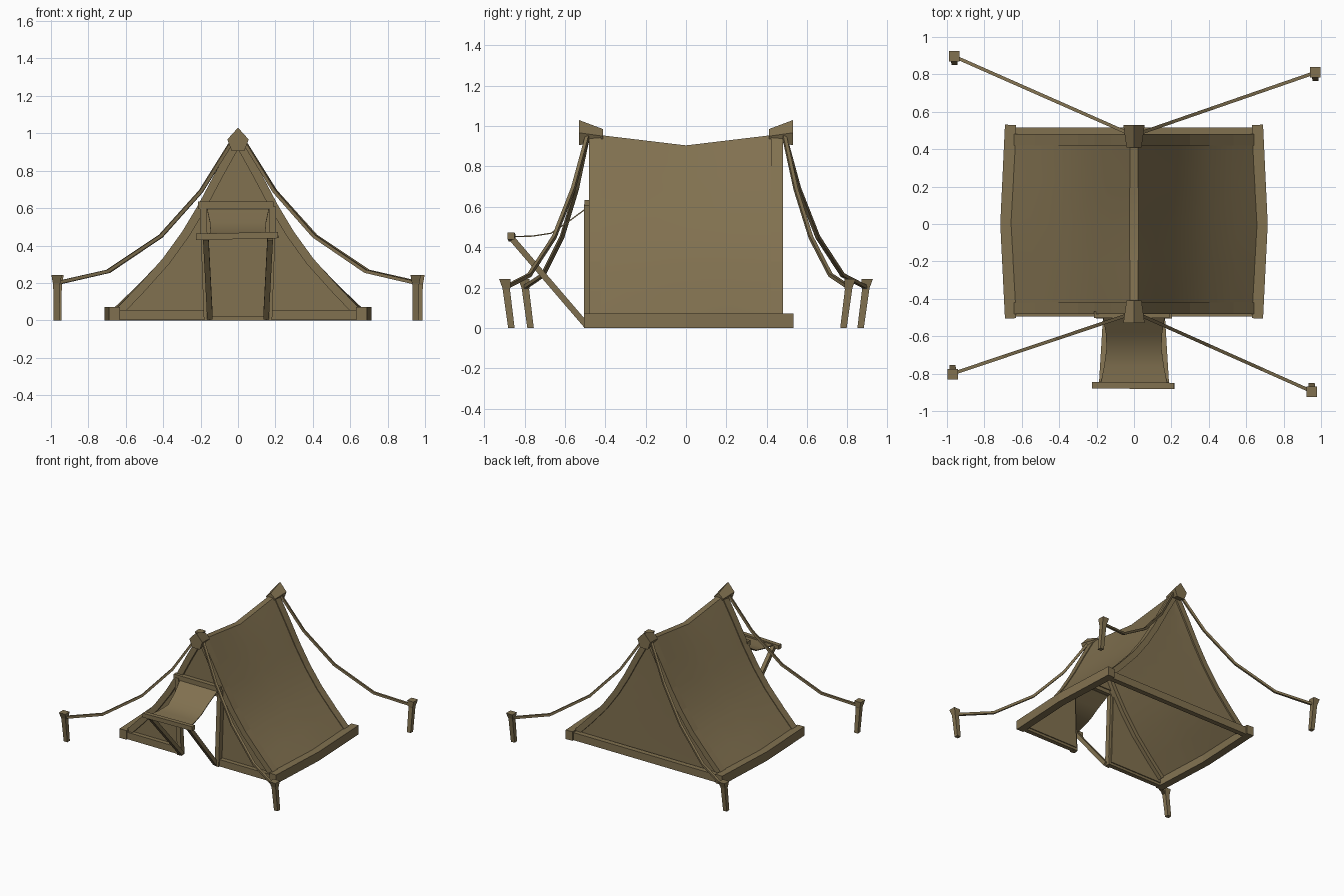
import bpy, bmesh, math
from mathutils import Vector

if "Cube" in bpy.data.objects:
    bpy.data.objects.remove(bpy.data.objects["Cube"])

mat = bpy.data.materials.new("khaki canvas")
mat.diffuse_color = (0.22, 0.165, 0.08, 1)
mat.use_nodes = True
mat.node_tree.nodes["Principled BSDF"].inputs["Base Color"].default_value = mat.diffuse_color

# half outline of the tent seen from the front (x, z), ridge to ground
PROFILE = [(0.022, 0.957), (0.115, 0.79), (0.205, 0.62), (0.295, 0.47),
           (0.40, 0.325), (0.53, 0.18), (0.645, 0.06)]


def finish(name, bm, smooth=False):
    bmesh.ops.recalc_face_normals(bm, faces=bm.faces)
    me = bpy.data.meshes.new(name)
    bm.to_mesh(me)
    bm.free()
    me.materials.append(mat)
    ob = bpy.data.objects.new(name, me)
    bpy.context.collection.objects.link(ob)
    if smooth:
        bpy.ops.object.select_all(action='DESELECT')
        ob.select_set(True)
        bpy.context.view_layer.objects.active = ob
        bpy.ops.object.shade_smooth_by_angle(angle=math.radians(30))
    return ob


def loft(name, rings):
    """Closed solid through rings of points."""
    bm = bmesh.new()
    vs = [[bm.verts.new(p) for p in r] for r in rings]
    n = len(rings[0])
    for a, b in zip(vs, vs[1:]):
        for i in range(n):
            j = (i + 1) % n
            bm.faces.new((a[i], a[j], b[j], b[i]))
    bm.faces.new(vs[0])
    bm.faces.new(vs[-1])
    return finish(name, bm)


def beam(name, pts, w, h, ref):
    """Rectangular bar along a path; w lies along ref, h across it."""
    pts = [Vector(p) for p in pts]
    ref = Vector(ref)
    rings = []
    for i, p in enumerate(pts):
        t = (pts[min(i + 1, len(pts) - 1)] - pts[max(i - 1, 0)]).normalized()
        u = (ref - t * ref.dot(t)).normalized() * w / 2
        v = t.cross(u).normalized() * h / 2
        rings.append([p + u + v, p - u + v, p - u - v, p + u - v])
    return loft(name, rings)


def sheet(name, rows, thick=0.008):
    """Thin cloth through a grid of points."""
    bm = bmesh.new()
    vs = [[bm.verts.new(p) for p in r] for r in rows]
    for a, b in zip(vs, vs[1:]):
        for i in range(len(a) - 1):
            bm.faces.new((a[i], a[i + 1], b[i + 1], b[i]))
    bmesh.ops.recalc_face_normals(bm, faces=bm.faces)
    bmesh.ops.solidify(bm, geom=bm.faces[:], thickness=thick)
    return finish(name, bm, True)


# roof canvas, sagging at the ridge and bulging at the foot
rows = []
for k in range(5):
    y = -0.44 + 0.22 * k
    s = 1 - abs(y) / 0.44
    half = [(x + 0.03 * s * (1 - z), z - 0.055 * s * z) for x, z in PROFILE]
    rows.append([(-x, y, z) for x, z in reversed(half)] + [(x, y, z) for x, z in half])
sheet("roof_canvas", rows)


def outline_x(z):
    for (xa, za), (xb, zb) in zip(PROFILE, PROFILE[1:]):
        if zb <= z <= za:
            return xa + (xb - xa) * (za - z) / (za - zb)
    return PROFILE[-1][0]


def door_x(z):
    return 0.165 + 0.02 * z / 0.6


# end walls: full at the back, doorway at the front
inset = 0.02
full = [(x - inset, z) for x, z in PROFILE] + [(0.64, 0.02)]
sheet("back_wall", [[(-x, 0.46, z), (0, 0.455, z), (x, 0.46, z)] for x, z in full])
sheet("front_gable", [[(-x, -0.46, z), (x, -0.46, z)] for x, z in full[:3]])
for s, side in ((-1, "left"), (1, "right")):
    low = [(x, z) for x, z in full if z < 0.63]
    sheet(side + "_front_wall",
          [[(s * door_x(z), -0.46, z), (s * max(x, door_x(z)), -0.46, z)] for x, z in low])
    # door posts, ground beam beside the door
    beam(side + "_door_post", [(s * 0.165, -0.485, 0), (s * 0.187, -0.485, 0.61)],
         0.04, 0.035, (0, 1, 0))
    beam(side + "_front_ground_beam", [(s * 0.15, -0.477, 0.028), (s * 0.66, -0.477, 0.028)],
         0.035, 0.055, (0, 1, 0))
    # side ground beam, bowed outwards
    beam(side + "_ground_beam",
         [(s * 0.66, -0.505, 0.036), (s * 0.685, 0.0, 0.036), (s * 0.66, 0.53, 0.036)],
         0.072, 0.06, (0, 0, 1))
    # curved rafters at both ends
    for e, end in ((-1, "front"), (1, "back")):
        path = [(s * (x - 0.014), e * 0.45, z - 0.01) for x, z in PROFILE]
        beam(f"{end}_{side}_rafter", path, 0.06, 0.045, (0, 1, 0))
    # awning struts
    beam(side + "_awning_strut", [(s * 0.15, -0.495, 0.015), (s * 0.172, -0.86, 0.44)],
         0.03, 0.03, (1, 0, 0))

beam("back_ground_beam", [(-0.66, 0.495, 0.03), (0.66, 0.495, 0.03)], 0.04, 0.06, (0, 1, 0))
beam("door_lintel", [(-0.215, -0.485, 0.615), (0.19, -0.485, 0.615)], 0.035, 0.038, (0, 1, 0))

# awning cloth and its bar
sheet("awning_cloth", [[(-w, y, z), (w, y, z)] for w, y, z in
      ((0.165, -0.495, 0.595), (0.15, -0.59, 0.525), (0.147, -0.67, 0.472),
       (0.16, -0.76, 0.458), (0.18, -0.865, 0.455))], 0.006)
beam("awning_bar", [(-0.225, -0.862, 0.446), (0.215, -0.866, 0.456)], 0.034, 0.034, (0, 1, 0))

# ridge caps: five-sided flared blocks
for e, end in ((-1, "front"), (1, "back")):
    outer = [(0, 1.03), (0.057, 0.967), (0.034, 0.905), (-0.034, 0.905), (-0.057, 0.967)]
    inner = [(0, 0.985), (0.04, 0.95), (0.028, 0.93), (-0.028, 0.93), (-0.04, 0.95)]
    loft(end + "_ridge_cap", [[(x, e * 0.53, z) for x, z in outer],
                              [(x, e * 0.41, z) for x, z in inner]])

# guy ropes and their pegs
SAG = [(0.0, 0.96), (0.18, 0.69), (0.41, 0.45), (0.71, 0.262), (1.0, 0.2)]
PEGS = {"front_left": (-0.97, -0.80), "front_right": (0.95, -0.895),
        "back_left": (-0.96, 0.895), "back_right": (0.97, 0.81)}
for name, (px, py) in PEGS.items():
    sx, sy = math.copysign(1, px), math.copysign(1, py)
    start = Vector((sx * 0.03, sy * 0.485))
    stop = Vector((px, py))
    path = [(*start.lerp(stop, t), z) for t, z in SAG]
    beam(name + "_guy_rope", path, 0.018, 0.018, (0, 0, 1))
    foot = (px, py - sy * 0.03)
    rings = []
    for z, t, r in ((0, 0, 0.016), (0.19, 1, 0.018), (0.2, 1, 0.02), (0.242, 1.3, 0.028)):
        cy = foot[1] + sy * 0.025 * t
        rings.append([(px + a * r, cy + b * r, z)
                      for a, b in ((1, 1), (-1, 1), (-1, -1), (1, -1))])
    loft(name + "_peg", rings)
